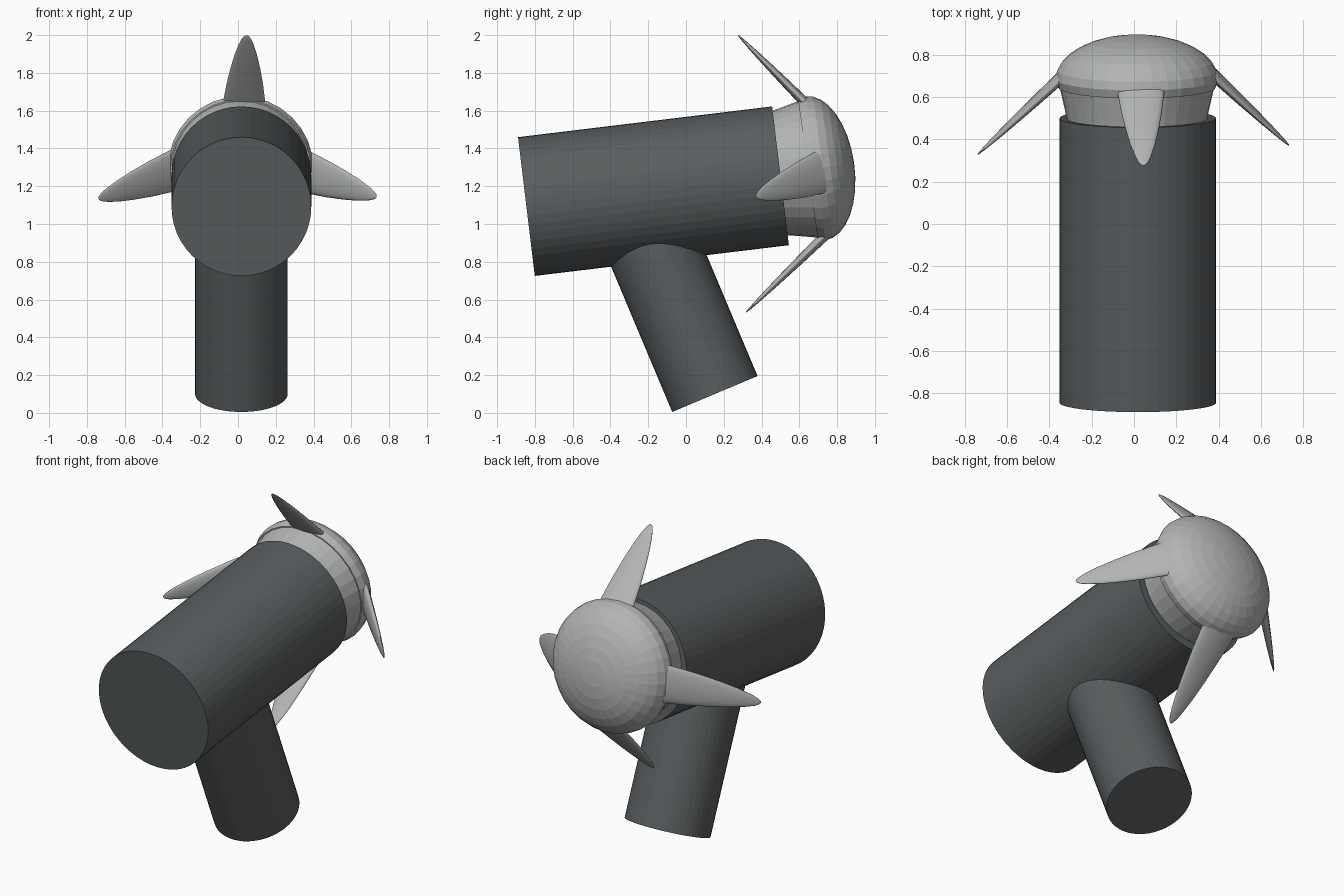
import bpy, bmesh, math
from mathutils import Vector

if "Cube" in bpy.data.objects:
    bpy.data.objects.remove(bpy.data.objects["Cube"])

X0 = 0.018                                   # shared centre plane
AXIS = Vector((0, 0.993, 0.12)).normalized()  # barrel direction
UP = Vector((1, 0, 0)).cross(AXIS)            # radial direction of the barrel


def material(name, rgb):
    m = bpy.data.materials.new(name)
    m.diffuse_color = (*rgb, 1)
    m.use_nodes = True
    m.node_tree.nodes["Principled BSDF"].inputs["Base Color"].default_value = m.diffuse_color
    return m


dark = material("dark_grey", (0.10, 0.11, 0.115))
light = material("light_grey", (0.45, 0.46, 0.46))


def loft(name, rings, mat):
    """Skin a list of closed rings; a one-point ring makes a tip."""
    bm = bmesh.new()
    loops = [[bm.verts.new(p) for p in r] for r in rings]
    for a, b in zip(loops, loops[1:]):
        n = max(len(a), len(b))
        for i in range(n):
            j = (i + 1) % n
            if len(b) == 1:
                bm.faces.new((a[i], a[j], b[0]))
            else:
                bm.faces.new((a[i], a[j], b[j], b[i]))
    for end in (loops[0], loops[-1]):
        if len(end) > 2:
            bm.faces.new(end)
    bmesh.ops.recalc_face_normals(bm, faces=bm.faces)
    me = bpy.data.meshes.new(name)
    bm.to_mesh(me)
    bm.free()
    me.materials.append(mat)
    ob = bpy.data.objects.new(name, me)
    bpy.context.collection.objects.link(ob)
    return ob


def ring(c, u, v, ru, rv, n=32):
    if ru == 0:
        return [c]
    return [c + u * ru * math.cos(2 * math.pi * i / n)
            + v * rv * math.sin(2 * math.pi * i / n) for i in range(n)]


def lathe(name, base, axis, profile, mat, n=32):
    """Revolve (distance along axis, radius) pairs around the axis."""
    u = Vector((1, 0, 0))
    v = u.cross(axis)
    return loft(name, [ring(base + axis * d, u, v, r, r, n) for d, r in profile], mat)


# Main barrel and slanted handle
lathe("barrel", Vector((X0, -0.845, 1.0925)), AXIS, [(0, 0.37), (1.355, 0.37)], dark, 48)
lathe("handle", Vector((X0, 0.153, 0.10)), Vector((0, -0.388, 0.922)),
      [(0, 0.245), (0.98, 0.245)], dark, 48)

# Tapered collar and domed nose
hub = Vector((0.014, 0.685, 1.295))
hub_axis = Vector((0, 0.99, 0.14)).normalized()
lathe("collar", hub, hub_axis, [(-0.24, 0.322), (-0.15, 0.34), (0.0, 0.374)], light)
dome = [(0.207 * math.sin(t), 0.385 * math.cos(t))
        for t in (math.radians(90 * i / 8) for i in range(8))]
lathe("dome", hub, hub_axis, [(-0.04, 0.372)] + dome + [(0.207, 0)], light)


# Swept-back blades: oval sections shrinking to a rounded tip
def blade(name, root, tip, side):
    root, tip = Vector(root), Vector(tip)
    d = (tip - root).normalized()
    w = (side - d * side.dot(d)).normalized()
    h = d.cross(w)
    rings = []
    for t, s in ((-0.16, 1.06), (0, 1), (0.25, 0.88), (0.5, 0.71), (0.7, 0.54),
                 (0.85, 0.37), (0.94, 0.23), (0.985, 0.11), (1, 0)):
        rings.append(ring(root.lerp(tip, t), w, h, 0.11 * s, 0.026 * s, 20))
    ob = loft(name, rings, light)
    for p in ob.data.polygons:
        p.use_smooth = len(p.vertices) < 5


SIDE = Vector((1, 0, 0))
blade("blade_top", (0.033, 0.618, 1.655), (0.045, 0.275, 2.0), SIDE)
blade("blade_bottom", (0.005, 0.722, 0.925), (0.0, 0.315, 0.53), SIDE)
blade("blade_left", (-0.365, 0.675, 1.275), (-0.74, 0.328, 1.135), UP)
blade("blade_right", (0.393, 0.69, 1.265), (0.735, 0.37, 1.145), UP)
